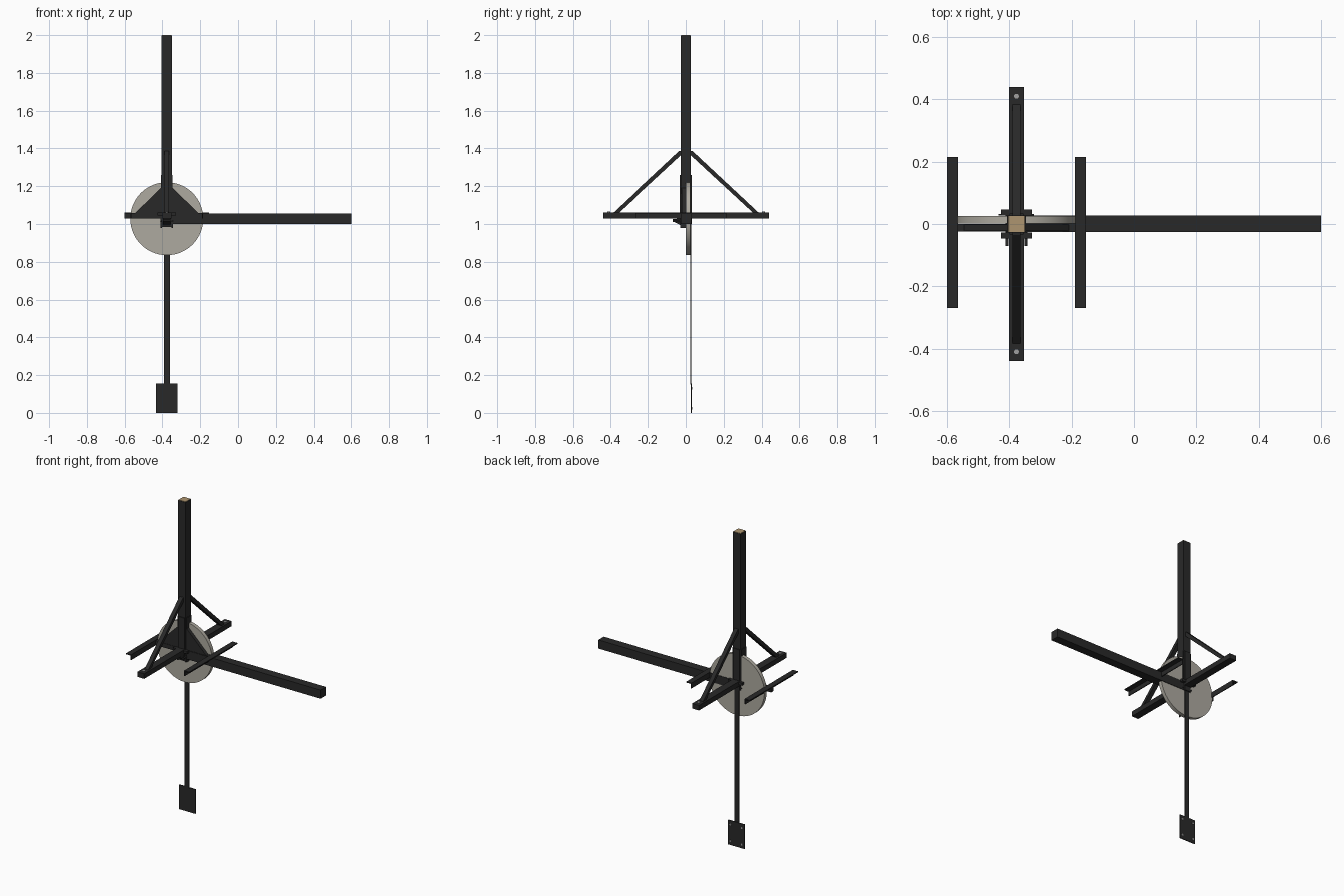
import bpy, bmesh, math
from mathutils import Vector

if "Cube" in bpy.data.objects:
    bpy.data.objects.remove(bpy.data.objects["Cube"])


def material(name, rgb):
    m = bpy.data.materials.new(name)
    m.diffuse_color = (*rgb, 1)
    m.use_nodes = True
    m.node_tree.nodes["Principled BSDF"].inputs["Base Color"].default_value = m.diffuse_color
    return m


DARK = material("dark steel", (0.022, 0.022, 0.022))
STONE = material("stone grey", (0.42, 0.40, 0.35))
WOOD = material("wood", (0.42, 0.30, 0.16))
BOLT = material("bolt metal", (0.35, 0.35, 0.35))
PX = -0.377  # post centre line


def finish(name, bm, mat):
    bmesh.ops.recalc_face_normals(bm, faces=bm.faces)
    me = bpy.data.meshes.new(name)
    bm.to_mesh(me)
    bm.free()
    me.materials.append(mat)
    ob = bpy.data.objects.new(name, me)
    bpy.context.collection.objects.link(ob)
    return ob


def box(name, x, y, z, mat=DARK):
    bm = bmesh.new()
    bmesh.ops.create_cube(bm, size=1)
    for v in bm.verts:
        v.co = Vector([(r[0] + r[1]) / 2 + c * (r[1] - r[0]) for c, r in zip(v.co, (x, y, z))])
    return finish(name, bm, mat)


def prism(name, pts, axis, lo, hi, mat=DARK):
    """Extrude a 2D outline along x or y; outline is (other horizontal, z)."""
    bm = bmesh.new()
    place = (lambda u, w: (lo, u, w)) if axis == 'X' else (lambda u, w: (u, lo, w))
    f = bm.faces.new([bm.verts.new(place(*p)) for p in pts])
    ext = bmesh.ops.extrude_face_region(bm, geom=[f])['geom']
    d = Vector((hi - lo, 0, 0)) if axis == 'X' else Vector((0, hi - lo, 0))
    bmesh.ops.translate(bm, vec=d, verts=[g for g in ext if isinstance(g, bmesh.types.BMVert)])
    return finish(name, bm, mat)


def rod(name, a, b, r, mat, sides=12):
    a, b = Vector(a), Vector(b)
    bm = bmesh.new()
    bmesh.ops.create_cone(bm, cap_ends=True, segments=sides, radius1=r, radius2=r, depth=(b - a).length)
    bm.transform((b - a).to_track_quat('Z', 'Y').to_matrix().to_4x4())
    bmesh.ops.translate(bm, vec=(a + b) / 2, verts=bm.verts)
    ob = finish(name, bm, mat)
    bpy.context.view_layer.objects.active = ob
    ob.select_set(True)
    bpy.ops.object.shade_smooth_by_angle(angle=math.radians(40))
    ob.select_set(False)
    return ob


# Upright post with a wooden end, and the long arm
box("post", (PX - .027, PX + .027), (-.027, .027), (1.0, 1.997))
box("post_end", (PX - .025, PX + .025), (-.025, .025), (1.99, 2.0), WOOD)
box("long_arm", (PX + .027, .6), (-.026, .028), (1.0, 1.055))

# Round disc with hanging strip and foot plate behind it
rod("disc", (PX, .001, 1.028), (PX, .025, 1.028), .193, STONE, 96)
box("hanging_strip", (PX - .016, PX + .016), (.023, .028), (.15, 1.1))
box("foot_plate", (PX - .057, PX + .057), (.027, .032), (0, .156))
for sx in (-1, 1):
    for z in (.025, .13):
        rod("foot_bolt", (PX + sx * .04, .030, z), (PX + sx * .04, .035, z), .006, BOLT)

# Cross beam with diagonal braces and end bolts
box("cross_beam", (PX - .024, PX + .024), (-.44, .44), (1.03, 1.062))
for s in (-1, 1):
    prism("brace", [(s * .385, 1.06), (s * .355, 1.06), (s * .025, 1.365), (s * .025, 1.388), (s * .036, 1.386)],
          'X', PX - .013, PX + .013)
    rod("beam_bolt", (PX, s * .41, 1.06), (PX, s * .41, 1.065), .008, BOLT)

# Side rail, angle bars and triangular gussets
box("side_rail", (-.6, -.157), (-.024, 0), (1.03, 1.057))
for s in (-1, 1):
    inner, outer = PX + s * .187, PX + s * .223
    prism("angle_bar", [(outer, 1.062), (inner, 1.062), (inner, 1.028), (inner + s * .005, 1.028),
                        (inner + s * .005, 1.056), (outer, 1.056)], 'Y', -.27, .215)
    prism("gusset", [(PX + s * .02, 1.05), (PX + s * .175, 1.05), (PX + s * .027, 1.195), (PX + s * .02, 1.195)],
          'Y', -.022, -.001)
    # Clamping plates and brackets around the post foot
    box("post_clamp", (PX - .022, PX + .022), tuple(sorted((s * .026, s * .033))), (1.0, 1.26))
    box("side_clamp", tuple(sorted((PX + s * .026, PX + s * .031))), (-.026, .026), (1.06, 1.26))
    box("bracket", (PX - .05, PX + .05), tuple(sorted((s * .027, s * .046))), (1.044, 1.06))
    rod("clamp_bolt", (PX + s * .03, -.07, 1.015), (PX + s * .03, .03, 1.015), .005, DARK)
    box("bolt_tab", tuple(sorted((PX + s * .026, PX + s * .033))), (-.03, .004), (.98, 1.03))

# Wedge under the post front and lower plate
prism("front_wedge", [(-.07, 1.025), (-.07, 1.015), (-.03, .995), (-.03, 1.03)], 'X', PX - .02, PX + .02)
box("lower_plate", (PX - .026, PX + .026), (-.03, .002), (.985, 1.0))
